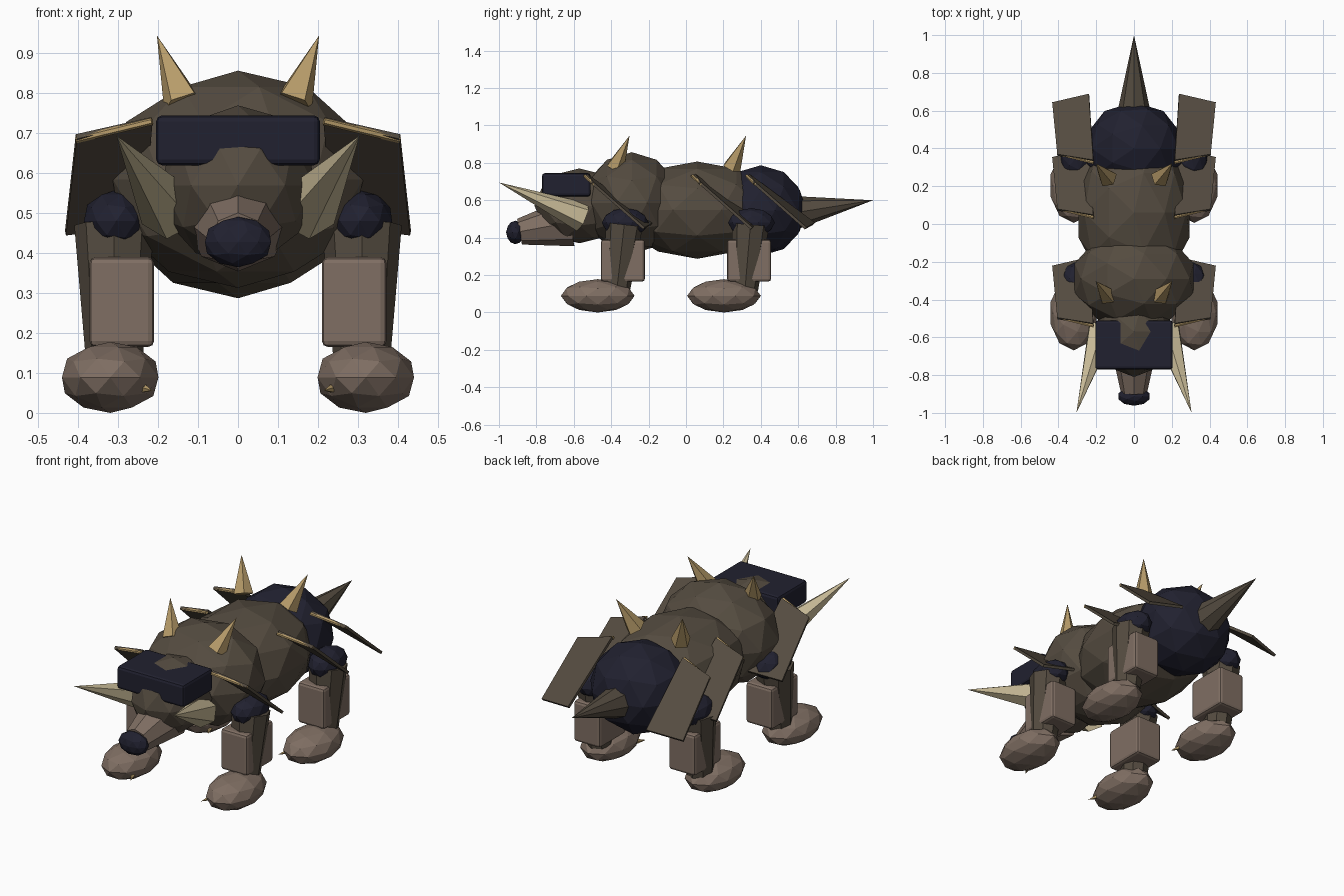
import bpy, bmesh
from mathutils import Vector

if "Cube" in bpy.data.objects:
    bpy.data.objects.remove(bpy.data.objects["Cube"])


def material(name, rgb):
    m = bpy.data.materials.new(name)
    m.diffuse_color = (*rgb, 1)
    m.use_nodes = True
    m.node_tree.nodes["Principled BSDF"].inputs["Base Color"].default_value = m.diffuse_color
    return m


BROWN = material("dark_brown_hide", (0.089, 0.071, 0.051))
TAUPE = material("light_taupe", (0.215, 0.158, 0.125))
NAVY = material("dark_navy", (0.015, 0.015, 0.029))
GOLD = material("gold_horn", (0.48, 0.335, 0.145))
CREAM = material("cream_ivory", (0.60, 0.51, 0.32))


def finish(name, bm, mat):
    bmesh.ops.recalc_face_normals(bm, faces=bm.faces)
    mesh = bpy.data.meshes.new(name)
    bm.to_mesh(mesh)
    bm.free()
    mesh.materials.append(mat)
    ob = bpy.data.objects.new(name, mesh)
    bpy.context.collection.objects.link(ob)
    return ob


def blob(name, center, radii, mat, level=2):
    """Faceted ellipsoid."""
    bm = bmesh.new()
    bmesh.ops.create_icosphere(bm, subdivisions=level, radius=1)
    bmesh.ops.scale(bm, vec=radii, verts=bm.verts)
    bmesh.ops.translate(bm, vec=center, verts=bm.verts)
    return finish(name, bm, mat)


def spike(name, start, end, r1, r2, sides, mat):
    """Cone or tapered tube from start to end."""
    a, b = Vector(start), Vector(end)
    bm = bmesh.new()
    bmesh.ops.create_cone(bm, cap_ends=True, segments=sides, radius1=r1,
                          radius2=r2, depth=(b - a).length)
    rot = (b - a).to_track_quat('Z', 'Y').to_matrix()
    bmesh.ops.rotate(bm, matrix=rot, verts=bm.verts)
    bmesh.ops.translate(bm, vec=(a + b) / 2, verts=bm.verts)
    return finish(name, bm, mat)


def box(name, lo, hi, bevel, mat):
    """Rounded box between two corners."""
    lo, hi = Vector(lo), Vector(hi)
    bm = bmesh.new()
    bmesh.ops.create_cube(bm, size=1)
    bmesh.ops.scale(bm, vec=hi - lo, verts=bm.verts)
    bmesh.ops.translate(bm, vec=(lo + hi) / 2, verts=bm.verts)
    ob = finish(name, bm, mat)
    mod = ob.modifiers.new("rounded_edges", 'BEVEL')
    mod.width, mod.segments = bevel, 2
    return ob


def plate(name, corners, thickness, mat):
    """Thin slab from four corners."""
    bm = bmesh.new()
    bm.faces.new([bm.verts.new(c) for c in corners])
    ob = finish(name, bm, mat)
    mod = ob.modifiers.new("thickness", 'SOLIDIFY')
    mod.thickness, mod.offset = thickness, 0
    return ob


# Body masses and tail
blob("chest", (0, -0.29, 0.585), (0.33, 0.265, 0.272), BROWN)
blob("belly", (0, 0.06, 0.547), (0.31, 0.42, 0.26), BROWN)
blob("rump", (0, 0.40, 0.545), (0.265, 0.245, 0.242), NAVY)
spike("tail", (0, 0.56, 0.53), (0, 1.0, 0.60), 0.095, 0.0, 8, BROWN)

# Head, brow block, snout and nose
blob("head", (0, -0.57, 0.57), (0.20, 0.24, 0.20), BROWN)
box("brow_block", (-0.205, -0.77, 0.62), (0.205, -0.51, 0.745), 0.015, NAVY)
spike("snout", (0, -0.62, 0.482), (0, -0.89, 0.432), 0.13, 0.07, 8, TAUPE)
blob("nose", (0, -0.912, 0.428), (0.087, 0.05, 0.063), NAVY)

for s, side in ((-1, "left"), (1, "right")):
    # Tusks
    spike(f"tusk_{side}", (s * 0.17, -0.555, 0.51), (s * 0.305, -1.0, 0.695),
          0.08, 0.0, 6, CREAM)

    # Back spikes
    for row, y in (("front", -0.38), ("rear", 0.243)):
        spike(f"back_spike_{row}_{side}", (s * 0.138, y, 0.775),
              (s * 0.203, y + 0.078, 0.945), 0.052, 0.0, 5, GOLD)

    # Armour plates with a trim along the raised front edge
    for row, y in (("front", 0), ("middle", 0.575), ("rear", 0.865)):
        plate(f"armour_plate_{row}_{side}",
              [(s * 0.215, y - 0.53, 0.735), (s * 0.405, y - 0.50, 0.692),
               (s * 0.432, y - 0.225, 0.45), (s * 0.238, y - 0.18, 0.475)],
              0.015, BROWN)
        spike(f"plate_trim_{row}_{side}", (s * 0.215, y - 0.54, 0.73),
              (s * 0.405, y - 0.492, 0.684), 0.009, 0.009, 6, GOLD)

    # Legs
    for row, y, lean in (("front", -0.33, -0.04), ("rear", 0.345, -0.03)):
        blob(f"shoulder_{row}_{side}", (s * 0.305, y + 0.005, 0.48),
             (0.085, 0.125, 0.078), NAVY)
        spike(f"leg_{row}_{side}", (s * 0.31, y + lean, 0.12),
              (s * 0.31, y, 0.47), 0.07, 0.10, 8, BROWN)
        box(f"leg_guard_{row}_{side}",
            (min(s * 0.21, s * 0.372), y - 0.125, 0.165),
            (max(s * 0.21, s * 0.372), y + 0.11, 0.39), 0.015, TAUPE)

        # Feet and claws
        fy = y - 0.142
        blob(f"foot_{row}_{side}", (s * 0.32, fy, 0.089),
             (0.127, 0.197, 0.089), TAUPE)
        spike(f"claw_{row}_{side}", (s * 0.237, fy - 0.11, 0.062),
              (s * 0.215, fy - 0.16, 0.056), 0.013, 0.0, 5, GOLD)
